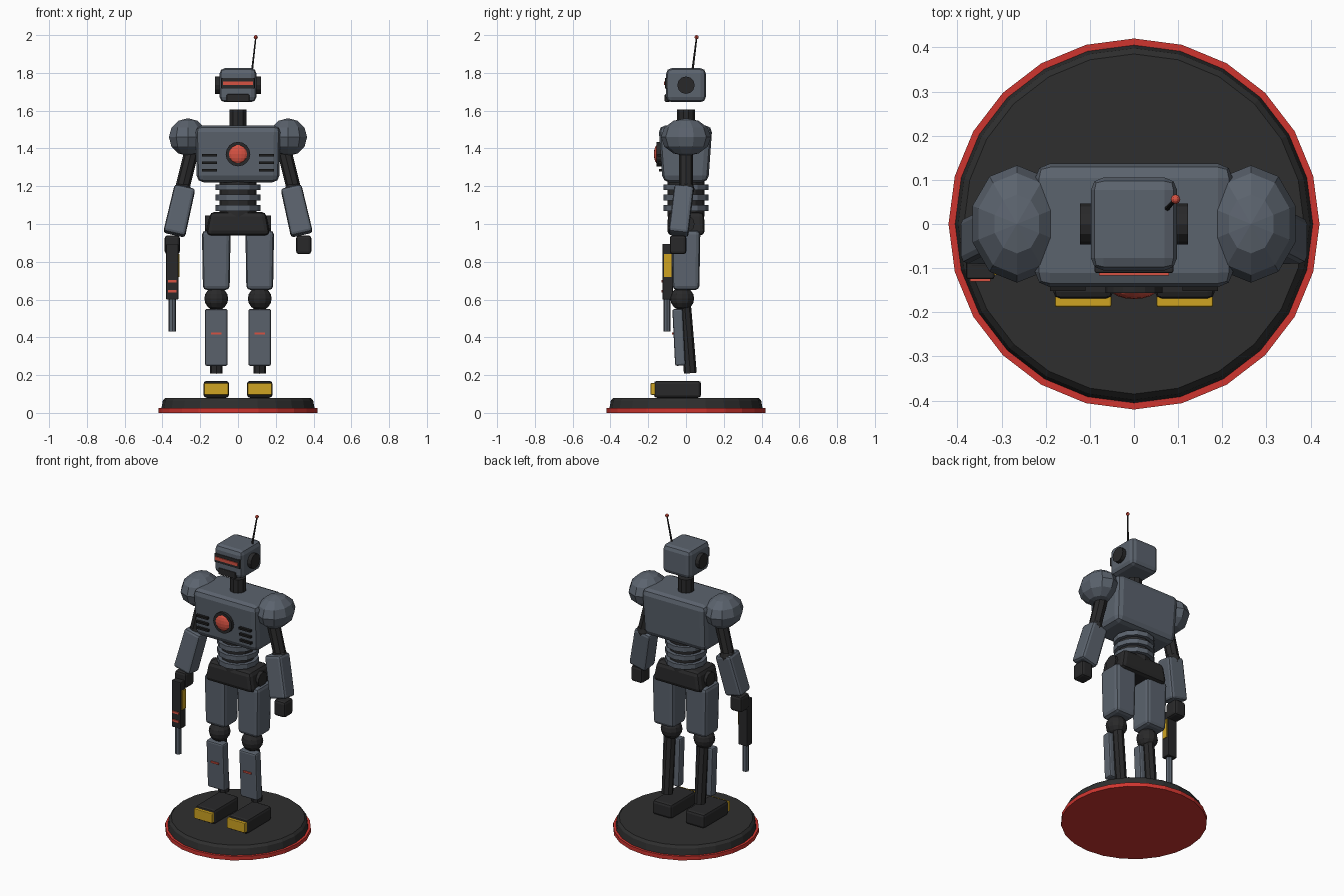
import bpy, bmesh, math
from mathutils import Vector, Matrix

if "Cube" in bpy.data.objects:
    bpy.data.objects.remove(bpy.data.objects["Cube"], do_unlink=True)


def material(name, rgb):
    m = bpy.data.materials.new(name)
    m.use_nodes = True
    m.diffuse_color = (*rgb, 1)
    m.node_tree.nodes["Principled BSDF"].inputs["Base Color"].default_value = (*rgb, 1)
    return m


ARMOUR = material("slate armour", (0.105, 0.125, 0.155))
JOINT = material("dark joint", (0.022, 0.022, 0.023))
BASE = material("base charcoal", (0.028, 0.028, 0.028))
BLACK = material("vent black", (0.012, 0.012, 0.012))
RED = material("rim red", (0.62, 0.035, 0.028))
GLOW = material("glow red", (0.68, 0.085, 0.055))
YELLOW = material("hazard yellow", (0.62, 0.37, 0.016))


def finish(name, bm, mat, matrix):
    bmesh.ops.recalc_face_normals(bm, faces=bm.faces)
    me = bpy.data.meshes.new(name)
    bm.to_mesh(me)
    bm.free()
    me.materials.append(mat)
    ob = bpy.data.objects.new(name, me)
    ob.matrix_world = matrix
    bpy.context.collection.objects.link(ob)
    return ob


def along(a, b):
    """Frame centred between a and b with its z axis running from a to b."""
    a, b = Vector(a), Vector(b)
    turn = Vector((0, 0, 1)).rotation_difference(b - a)
    return Matrix.Translation((a + b) / 2) @ turn.to_matrix().to_4x4(), (b - a).length


def box(name, centre, size, mat, bevel=0.0, top=(1, 1), bottom=(1, 1), frame=None):
    bm = bmesh.new()
    bmesh.ops.create_cube(bm, size=1)
    for v in bm.verts:
        taper = top if v.co.z > 0 else bottom
        v.co = Vector((v.co.x * size[0] * taper[0], v.co.y * size[1] * taper[1], v.co.z * size[2]))
    if bevel:
        bmesh.ops.bevel(bm, geom=bm.edges[:], offset=bevel, segments=2, profile=0.5, affect='EDGES')
    return finish(name, bm, mat, frame or Matrix.Translation(centre))


def beam(name, a, b, width, depth, mat, bevel, **kw):
    frame, length = along(a, b)
    return box(name, None, (width, depth, length), mat, bevel, frame=frame, **kw)


def rod(name, a, b, r1, mat, sides=8, r2=None):
    frame, length = along(a, b)
    bm = bmesh.new()
    bmesh.ops.create_cone(bm, cap_ends=True, segments=sides, radius1=r1,
                          radius2=r1 if r2 is None else r2, depth=length)
    return finish(name, bm, mat, frame)


def ball(name, centre, radii, mat, segments=10, rings=6):
    bm = bmesh.new()
    bmesh.ops.create_uvsphere(bm, u_segments=segments, v_segments=rings, radius=1)
    return finish(name, bm, mat, Matrix.Translation(centre) @ Matrix.Diagonal((*radii, 1)))


# Display base
rod("base_rim", (0, 0, 0), (0, 0, 0.025), 0.42, RED, 24)
rod("base_disc", (0, 0, 0.025), (0, 0, 0.065), 0.405, BASE, 24, 0.398)
rod("base_top", (0, 0, 0.065), (0, 0, 0.08), 0.398, BASE, 24, 0.385)

# Legs and feet
for side, s in (("left", 1), ("right", -1)):
    x = 0.115 * s
    box(side + "_foot", (x, -0.045, 0.125), (0.135, 0.25, 0.09), JOINT, 0.016)
    box(side + "_toe_cap", (x, -0.175, 0.127), (0.128, 0.025, 0.062), YELLOW, 0.004)
    rod(side + "_shin_strut", (x, 0.023, 0.21), (x, -0.01, 0.6), 0.034, JOINT)
    beam(side + "_shin_plate", (x, -0.03, 0.25), (x, -0.045, 0.55), 0.12, 0.055, ARMOUR, 0.01)
    box(side + "_shin_light", (x, -0.069, 0.42), (0.055, 0.009, 0.01), GLOW)
    ball(side + "_knee", (x, -0.02, 0.605), (0.063, 0.063, 0.063), JOINT, 12, 8)
    box(side + "_thigh", (x, 0, 0.808), (0.152, 0.152, 0.315), ARMOUR, 0.022, bottom=(0.93, 0.93))
    rod(side + "_hip_joint", (0.1 * s, 0, 1.0), (0.174 * s, 0, 1.0), 0.045, JOINT, 12)

# Pelvis and segmented waist
box("pelvis", (0, 0, 1.002), (0.34, 0.2, 0.125), JOINT, 0.025, top=(0.87, 0.95))
rod("waist_core", (0, 0, 1.04), (0, 0, 1.25), 0.098, JOINT, 12)
for i in range(3):
    z = 1.085 + 0.055 * i
    rod("waist_ring", (0, 0, z - 0.015), (0, 0, z + 0.015), 0.12, ARMOUR, 12)

# Torso, chest light and vents
box("torso", (0, -0.003, 1.371), (0.46, 0.285, 0.3), ARMOUR, 0.035,
    top=(0.98, 1), bottom=(0.95, 0.85))
rod("chest_light_ring", (0, -0.12, 1.37), (0, -0.156, 1.37), 0.065, JOINT, 16)
ball("chest_light", (0, -0.148, 1.37), (0.052, 0.022, 0.052), GLOW, 16, 8)
for s in (-1, 1):
    for i in range(3):
        z = 1.285 + 0.04 * i
        box("chest_vent", (0.15 * s, -0.134 - 0.004 * i, z), (0.08, 0.02, 0.013), BLACK)

# Neck and head
rod("neck", (0, 0, 1.5), (0, 0, 1.605), 0.047, JOINT, 10)
box("head", (0, 0, 1.735), (0.195, 0.21, 0.18), ARMOUR, 0.028)
box("visor", (0, -0.1, 1.745), (0.178, 0.022, 0.056), JOINT, 0.004)
box("visor_light", (0, -0.112, 1.745), (0.158, 0.009, 0.02), GLOW)
box("jaw_grille", (0, -0.098, 1.667), (0.12, 0.03, 0.04), JOINT, 0.005)
for s in (-1, 1):
    rod("ear_disc", (0.08 * s, 0, 1.735), (0.122 * s, 0, 1.735), 0.046, JOINT, 12)
rod("antenna", (0.074, 0.034, 1.81), (0.094, 0.056, 1.985), 0.006, JOINT, 6, 0.004)
ball("antenna_tip", (0.094, 0.056, 1.989), (0.011, 0.011, 0.011), GLOW, 8, 6)

# Arms
for side, s in (("left", 1), ("right", -1)):
    ball(side + "_shoulder", (0.265 * s, 0, 1.46), (0.106, 0.133, 0.1), ARMOUR)
    rod(side + "_upper_arm", (0.235 * s, 0, 1.43), (0.297 * s, 0, 1.18), 0.038, JOINT)
    ball(side + "_elbow", (0.292 * s, 0, 1.185), (0.045, 0.045, 0.045), JOINT)
    beam(side + "_forearm", (0.338 * s, -0.04, 0.945), (0.281 * s, -0.01, 1.195),
         0.118, 0.105, ARMOUR, 0.016, top=(0.95, 1))
    box(side + "_hand", (0.348 * s, -0.042, 0.89), (0.08, 0.088, 0.1), JOINT, 0.015)

# Sidearm held in the right hand
gx = -0.348
box("gun_body", (gx, -0.097, 0.747), (0.064, 0.055, 0.295), JOINT, 0.005)
box("gun_grip", (gx, -0.06, 0.87), (0.05, 0.08, 0.05), JOINT, 0.006)
rod("gun_barrel", (gx, -0.1, 0.61), (gx, -0.1, 0.43), 0.019, ARMOUR, 8)
box("gun_side_plate", (gx + 0.034, -0.097, 0.78), (0.008, 0.038, 0.12), YELLOW)
for z in (0.645, 0.698):
    box("gun_light", (gx, -0.126, z), (0.046, 0.009, 0.013), GLOW)
